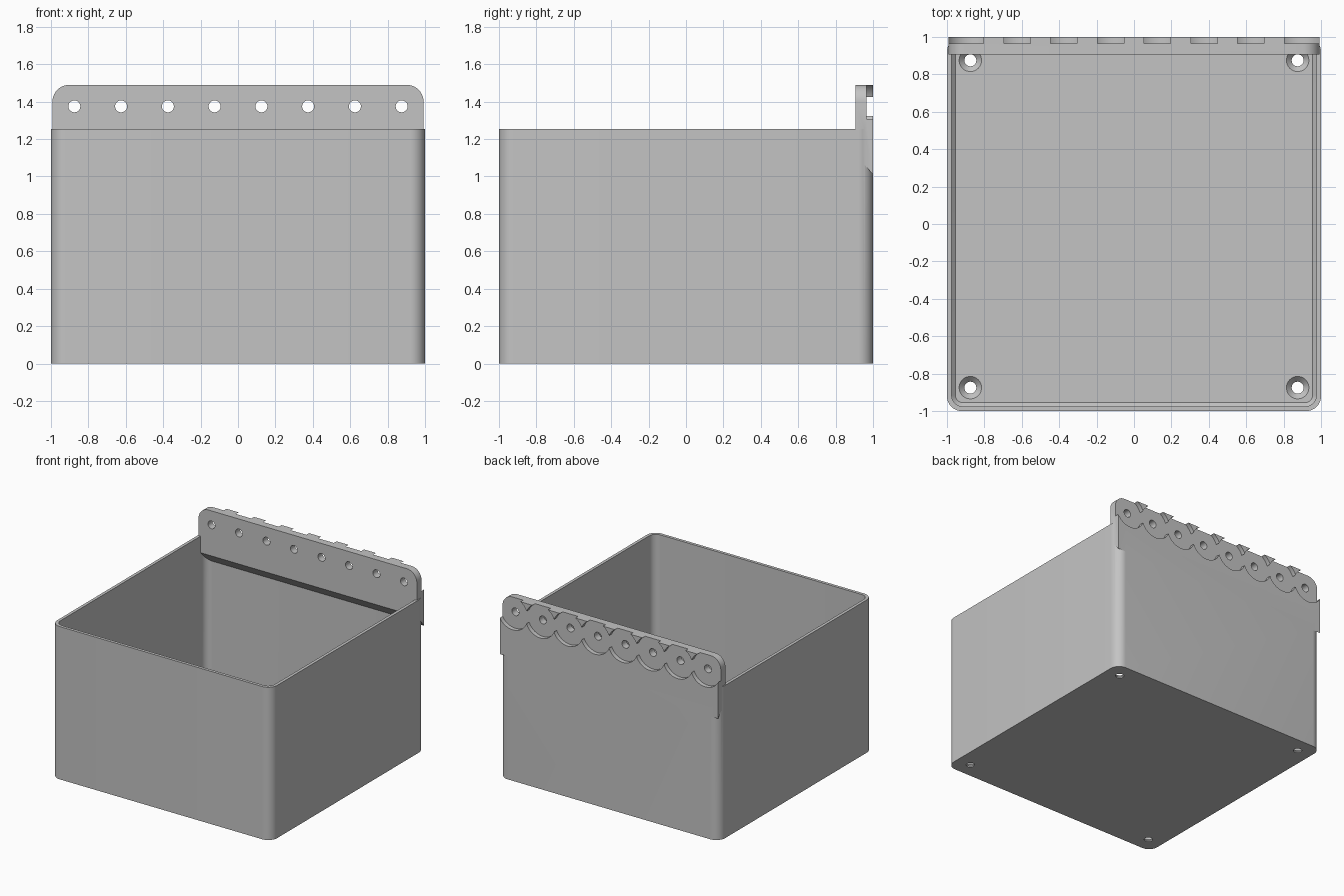
import bpy, bmesh, math
from mathutils import Vector, Matrix

old = bpy.data.objects.get("Cube")
if old:
    bpy.data.objects.remove(old, do_unlink=True)

grey = bpy.data.materials.new("plain grey")
grey.use_nodes = True
colour = (0.55, 0.55, 0.55, 1)
grey.diffuse_color = colour
grey.node_tree.nodes["Principled BSDF"].inputs["Base Color"].default_value = colour


def make_object(name, bm):
    bmesh.ops.recalc_face_normals(bm, faces=bm.faces)
    mesh = bpy.data.meshes.new(name)
    bm.to_mesh(mesh)
    bm.free()
    mesh.materials.append(grey)
    obj = bpy.data.objects.new(name, mesh)
    bpy.context.collection.objects.link(obj)
    return obj


def loft(name, rings):
    """Join matching rings of points into a closed solid."""
    bm = bmesh.new()
    loops = [[bm.verts.new(p) for p in ring] for ring in rings]
    for a, b in zip(loops, loops[1:]):
        for i in range(len(a)):
            j = (i + 1) % len(a)
            bm.faces.new((a[i], a[j], b[j], b[i]))
    bm.faces.new(loops[0])
    bm.faces.new(loops[-1])
    return make_object(name, bm)


def arc(cx, cy, r, start, steps=10):
    return [(cx + r * math.cos(start + math.pi / 2 * i / steps),
             cy + r * math.sin(start + math.pi / 2 * i / steps))
            for i in range(steps + 1)]


def rounded_square(half, r, z):
    c = half - r
    pts = []
    for k, (sx, sy) in enumerate([(1, 1), (-1, 1), (-1, -1), (1, -1)]):
        pts += arc(sx * c, sy * c, r, k * math.pi / 2)
    return [(x, y, z) for x, y in pts]


def round_cutter(start, axis, length, r1, r2, sides=48):
    """Cylinder or cone running from start along axis."""
    bm = bmesh.new()
    axis = Vector(axis)
    turn = axis.to_track_quat('Z', 'Y').to_matrix().to_4x4()
    place = Matrix.Translation(Vector(start) + axis * length / 2)
    bmesh.ops.create_cone(bm, cap_ends=True, segments=sides, radius1=r1,
                          radius2=r2, depth=length, matrix=place @ turn)
    return make_object("cutter", bm)


def combine(target, other, operation):
    other.hide_render = True
    mod = target.modifiers.new("combine", 'BOOLEAN')
    mod.operation = operation
    mod.solver = 'EXACT'
    mod.object = other
    bpy.context.view_layer.objects.active = target
    bpy.ops.object.modifier_apply(modifier=mod.name)
    bpy.data.objects.remove(other, do_unlink=True)


RIM, FLOOR, TOP = 1.255, 0.04, 1.49
BACK, FRONT = 1.0, 0.905

# Open bin with a small chamfer around the floor
bin_body = loft("bin", [rounded_square(1, 0.08, 0), rounded_square(1, 0.08, RIM)])
cavity = loft("cavity", [rounded_square(0.955, 0.04, FLOOR),
                         rounded_square(0.975, 0.06, FLOOR + 0.02),
                         rounded_square(0.975, 0.06, RIM + 0.1)])
combine(bin_body, cavity, 'DIFFERENCE')


# Hanging plate with rounded top corners and a sloping underside
def plate_outline(y, bottom):
    w, r = 0.992, 0.09
    pts = [(-w, bottom), (w, bottom)]
    pts += arc(w - r, TOP - r, r, 0) + arc(r - w, TOP - r, r, math.pi / 2)
    return [(x, y, z) for x, z in pts]


plate = loft("hanging_plate", [plate_outline(FRONT, 1.12), plate_outline(BACK, 1.01)])
combine(bin_body, plate, 'UNION')

# Row of round recesses with through holes on the back of the plate
for i in range(8):
    x, z = -0.875 + 0.25 * i, 1.375
    combine(bin_body, round_cutter((x, 0.965, z), (0, 1, 0), 0.2, 0.135, 0.135, 64), 'DIFFERENCE')
    combine(bin_body, round_cutter((x, 0.8, z), (0, 1, 0), 0.4, 0.032, 0.032, 32), 'DIFFERENCE')

# Countersunk screw holes in the floor
for x in (-0.875, 0.875):
    for y in (-0.875, 0.875):
        combine(bin_body, round_cutter((x, y, -0.1), (0, 0, 1), 0.3, 0.032, 0.032, 32), 'DIFFERENCE')
        combine(bin_body, round_cutter((x, y, 0.01), (0, 0, 1), 0.031, 0.032, 0.061, 32), 'DIFFERENCE')

# Smooth the rounded corners and keep the edges sharp
bpy.ops.object.select_all(action='DESELECT')
bin_body.select_set(True)
bpy.context.view_layer.objects.active = bin_body
bpy.ops.object.shade_smooth_by_angle(angle=math.radians(30))
